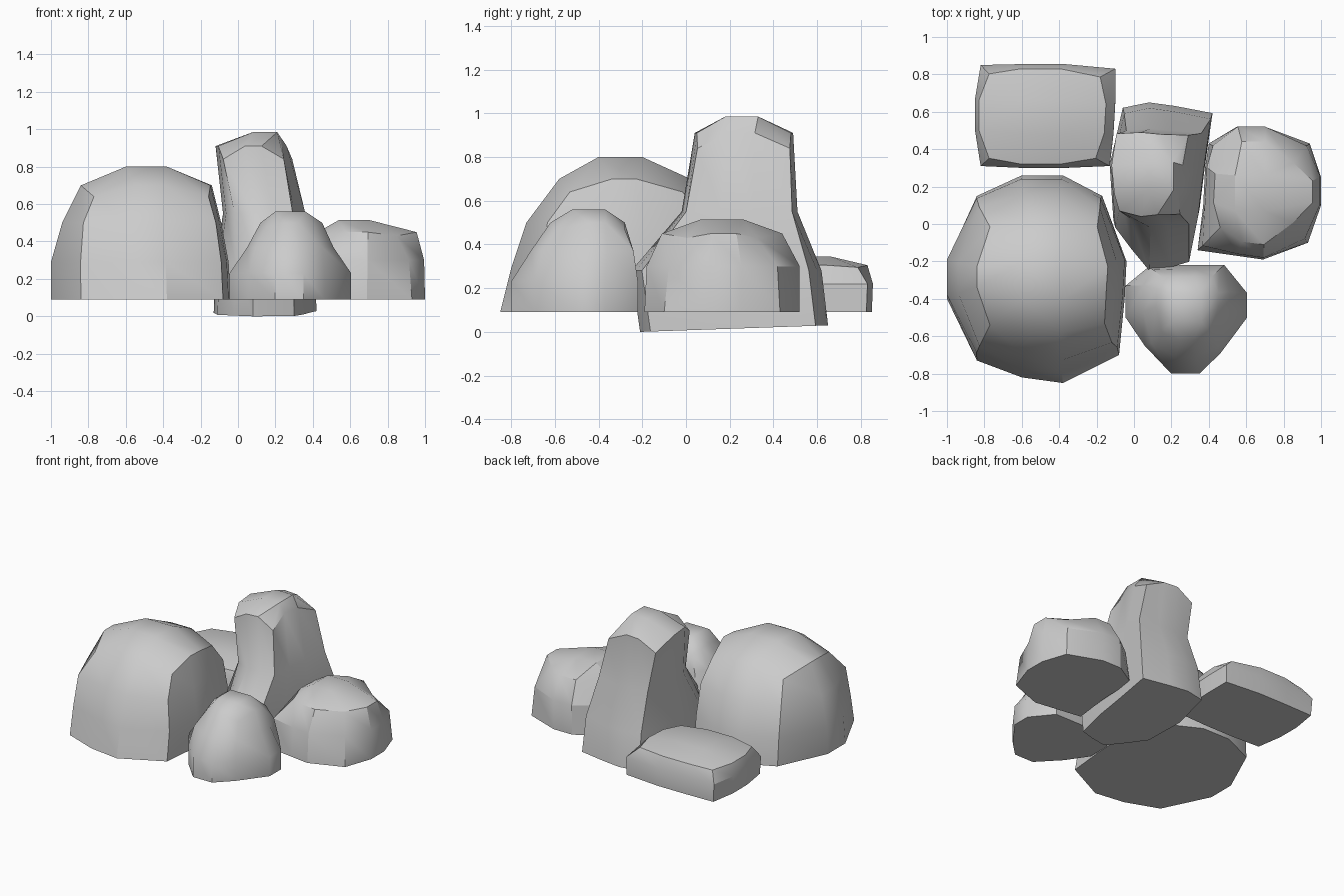
import bpy, bmesh, math

if "Cube" in bpy.data.objects:
    bpy.data.objects.remove(bpy.data.objects["Cube"])


def rock(name, outline, levels, crown, drop, tilt=0.0, angle=30):
    """Blocky boulder: 12-sided rings (outline fitted to x0,x1,y0,y1 per level),
    closed by a 3x3 patch. Each level is z,x0,x1,y0,y1,squareness
    (positive pulls corners outward, negative pulls them to the middle)."""
    xs, ys = [p[0] for p in outline], [p[1] for p in outline]
    ax, bx, ay, by = min(xs), max(xs), min(ys), max(ys)
    bm = bmesh.new()
    rings = []
    for n, (z, x0, x1, y0, y1, sq) in enumerate(levels):
        ring = []
        for i, (x, y) in enumerate(outline):
            u, v, h = (x - ax) / (bx - ax), (y - ay) / (by - ay), z
            if i % 3 == 0:                       # corners
                u += ((i in (3, 6) if sq > 0 else .5) - u) * abs(sq)
                v += ((i in (0, 3) if sq > 0 else .5) - v) * abs(sq)
                if n == len(levels) - 1:
                    h -= drop
            if n == 0:
                h += tilt * v
            ring.append(bm.verts.new((x0 + (x1 - x0) * u, y0 + (y1 - y0) * v, h)))
        rings.append(ring)
    for a, b in zip(rings, rings[1:]):
        for i in range(12):
            j = (i + 1) % 12
            bm.faces.new((a[i], a[j], b[j], b[i]))
    bm.faces.new(rings[0])
    # crown patch: centre quad plus the ring of quads around it
    z, x0, x1, y0, y1 = crown
    t = rings[-1]
    c = [bm.verts.new((x, y, z)) for x, y in ((x0, y1), (x1, y1), (x1, y0), (x0, y0))]
    bm.faces.new(c)
    for k in range(4):
        i = 3 * k
        bm.faces.new((t[i], t[i + 1], c[k], t[i - 1]))
        bm.faces.new((t[i + 1], t[i + 2], c[(k + 1) % 4], c[k]))
    bmesh.ops.recalc_face_normals(bm, faces=bm.faces)
    me = bpy.data.meshes.new(name)
    bm.to_mesh(me)
    bm.free()
    ob = bpy.data.objects.new(name, me)
    bpy.context.collection.objects.link(ob)
    bpy.ops.object.select_all(action='DESELECT')
    ob.select_set(True)
    bpy.context.view_layer.objects.active = ob
    bpy.ops.object.shade_smooth_by_angle(angle=math.radians(angle))


# Outlines run clockwise from the back left corner
rock("large_boulder",
     [(-.84, .15), (-.6, .26), (-.38, .26), (-.17, .15), (-.04, -.2), (-.05, -.4),
      (-.08, -.7), (-.38, -.85), (-.6, -.82), (-.84, -.73), (-1, -.4), (-1, -.2)],
     [(.09, -1, -.04, -.85, .26, 0), (.29, -1, -.05, -.8, .24, 0),
      (.5, -.94, -.09, -.73, .16, .2), (.7, -.84, -.14, -.58, .02, .4)],
     (.8, -.6, -.38, -.4, -.2), .06)

rock("tall_rock",
     [(-.06, .62), (.08, .65), (.22, .63), (.42, .59), (.38, .3), (.35, .05),
      (.3, -.2), (.2, -.23), (.08, -.25), (-.02, -.13), (-.11, -.01), (-.13, .3)],
     [(0, -.13, .42, -.21, .65, 0), (.28, -.12, .41, -.25, .62, 0),
      (.55, -.08, .36, -.02, .51, .3), (.91, -.12, .29, .04, .49, .5)],
     (.985, .08, .21, .18, .33), .07, .03, 35)

rock("front_stone",
     [(.08, -.23), (.2, -.22), (.35, -.22), (.48, -.22), (.6, -.37), (.6, -.5),
      (.46, -.69), (.35, -.8), (.2, -.8), (.06, -.65), (-.04, -.5), (-.04, -.33)],
     [(.09, -.045, .605, -.8, -.22, 0), (.23, -.045, .605, -.8, -.22, 0),
      (.37, .05, .51, -.71, -.24, .4), (.5, .12, .45, -.62, -.28, .5)],
     (.56, .2, .36, -.52, -.37), .03, 0, 40)

rock("right_boulder",
     [(.4, .43), (.55, .52), (.7, .52), (.94, .43), (1, .25), (1, .1),
      (.93, -.1), (.69, -.19), (.55, -.17), (.34, -.14), (.37, .1), (.38, .3)],
     [(.09, .34, 1, -.19, .52, 0), (.3, .35, .995, -.18, .52, -.05),
      (.45, .4, .955, -.11, .44, -.22)],
     (.515, .54, .7, .07, .26), .02)

rock("flat_stone",
     [(-.82, .85), (-.6, .855), (-.37, .855), (-.1, .83), (-.1, .65), (-.11, .48),
      (-.13, .31), (-.37, .3), (-.6, .3), (-.82, .31), (-.85, .5), (-.85, .67)],
     [(.09, -.84, -.1, .3, .85, 0), (.22, -.85, -.1, .3, .855, 0),
      (.305, -.83, -.15, .32, .83, -.09)],
     (.345, -.6, -.37, .48, .66), .01)
